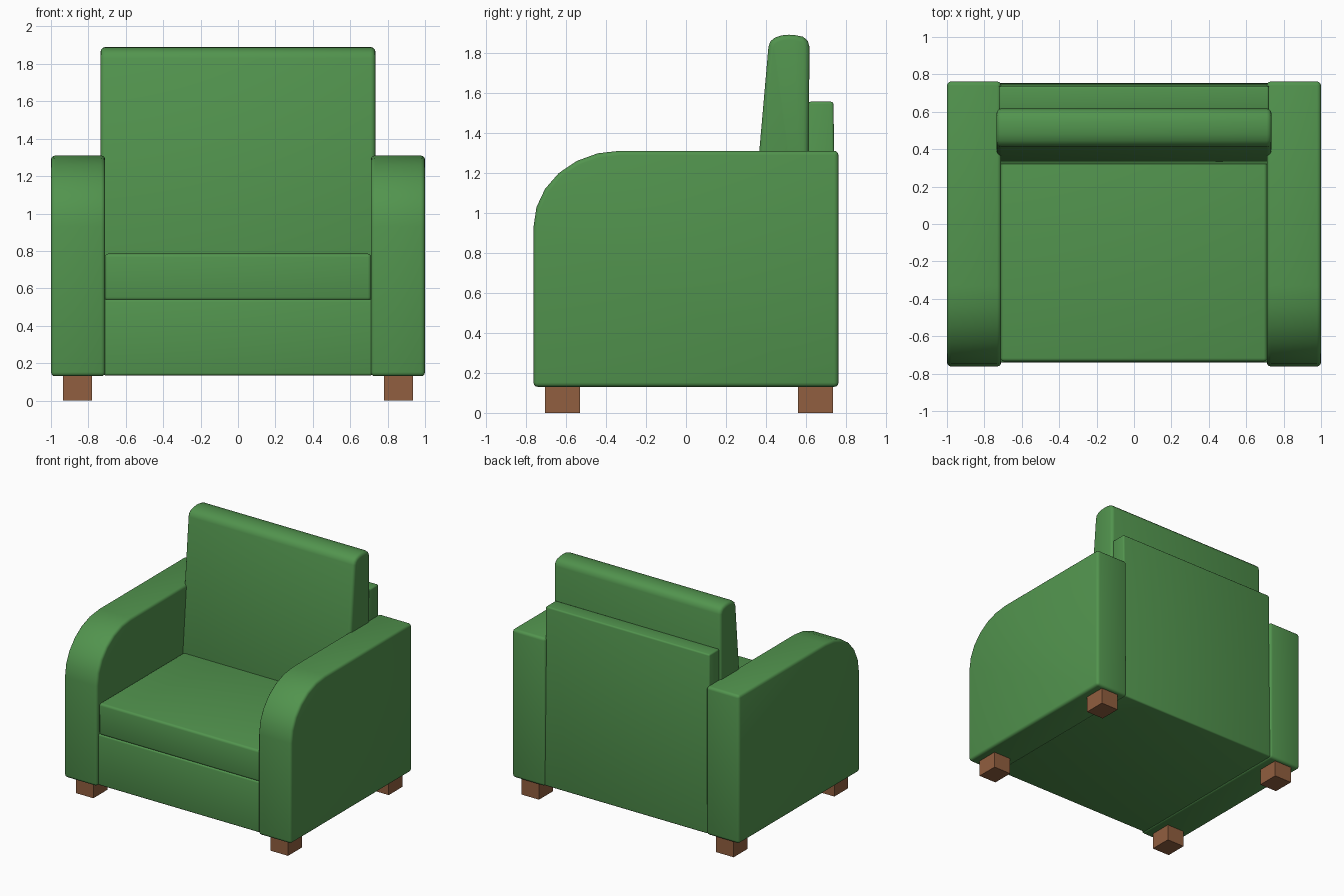
import bpy, bmesh, math

if "Cube" in bpy.data.objects:
    bpy.data.objects.remove(bpy.data.objects["Cube"])


def material(name, rgb):
    m = bpy.data.materials.new(name)
    m.diffuse_color = (*rgb, 1)
    m.use_nodes = True
    m.node_tree.nodes["Principled BSDF"].inputs["Base Color"].default_value = m.diffuse_color
    return m


green = material("green fabric", (0.084, 0.296, 0.076))
brown = material("brown wood", (0.283, 0.114, 0.050))


def extrude_profile(name, profile, x0, x1, mat, bevel=0.0):
    """Extrude a (y, z) outline from x0 to x1 and round its sharp edges."""
    bm = bmesh.new()
    face = bm.faces.new([bm.verts.new((x0, y, z)) for y, z in profile])
    ext = bmesh.ops.extrude_face_region(bm, geom=[face])
    for v in ext["geom"]:
        if isinstance(v, bmesh.types.BMVert):
            v.co.x = x1
    bmesh.ops.recalc_face_normals(bm, faces=bm.faces)
    if bevel:
        sharp = [e for e in bm.edges if e.calc_face_angle(0) > math.radians(50)]
        bmesh.ops.bevel(bm, geom=sharp, offset=bevel, segments=3,
                        profile=0.5, affect='EDGES', clamp_overlap=True)
    bmesh.ops.recalc_face_normals(bm, faces=bm.faces)
    mesh = bpy.data.meshes.new(name)
    bm.to_mesh(mesh)
    bm.free()
    mesh.materials.append(mat)
    ob = bpy.data.objects.new(name, mesh)
    bpy.context.collection.objects.link(ob)
    if bevel:
        bpy.ops.object.select_all(action='DESELECT')
        ob.select_set(True)
        bpy.context.view_layer.objects.active = ob
        bpy.ops.object.shade_smooth_by_angle(angle=math.radians(40))
    return ob


def rect(y0, y1, z0, z1):
    return [(y0, z0), (y1, z0), (y1, z1), (y0, z1)]


# Arm outline with a rounded upper front corner
arc = [(-0.33 + 0.432 * math.cos(math.radians(a)),
        0.93 + 0.38 * math.sin(math.radians(a))) for a in range(90, 181, 15)]
arm = [(-0.762, 0.13), (0.762, 0.13), (0.762, 1.31)] + arc

# Arms and feet on both sides
for side, s in (("right", 1), ("left", -1)):
    extrude_profile(f"{side}_arm", arm, s * 0.71, s * 1.0, green, 0.022)
    for place, y in (("front", -0.618), ("back", 0.648)):
        extrude_profile(f"{side}_{place}_foot",
                        rect(y - 0.0875, y + 0.0875, 0, 0.14),
                        s * 0.78, s * 0.935, brown)

# Frame: seat base and back board as one L-shaped piece
frame = [(-0.74, 0.135), (0.755, 0.135), (0.737, 1.555),
         (0.61, 1.555), (0.60, 0.54), (-0.74, 0.54)]
extrude_profile("frame", frame, -0.722, 0.722, green, 0.012)

# Seat cushion
extrude_profile("seat_cushion", rect(-0.735, 0.60, 0.535, 0.785),
                -0.712, 0.712, green, 0.018)

# Back cushion with sloped front and rounded top
back = [(0.315, 0.72), (0.61, 0.72), (0.617, 1.83), (0.608, 1.86),
        (0.585, 1.88), (0.545, 1.888), (0.515, 1.89), (0.48, 1.887),
        (0.445, 1.876), (0.422, 1.857), (0.412, 1.83)]
extrude_profile("back_cushion", back, -0.735, 0.735, green, 0.025)
